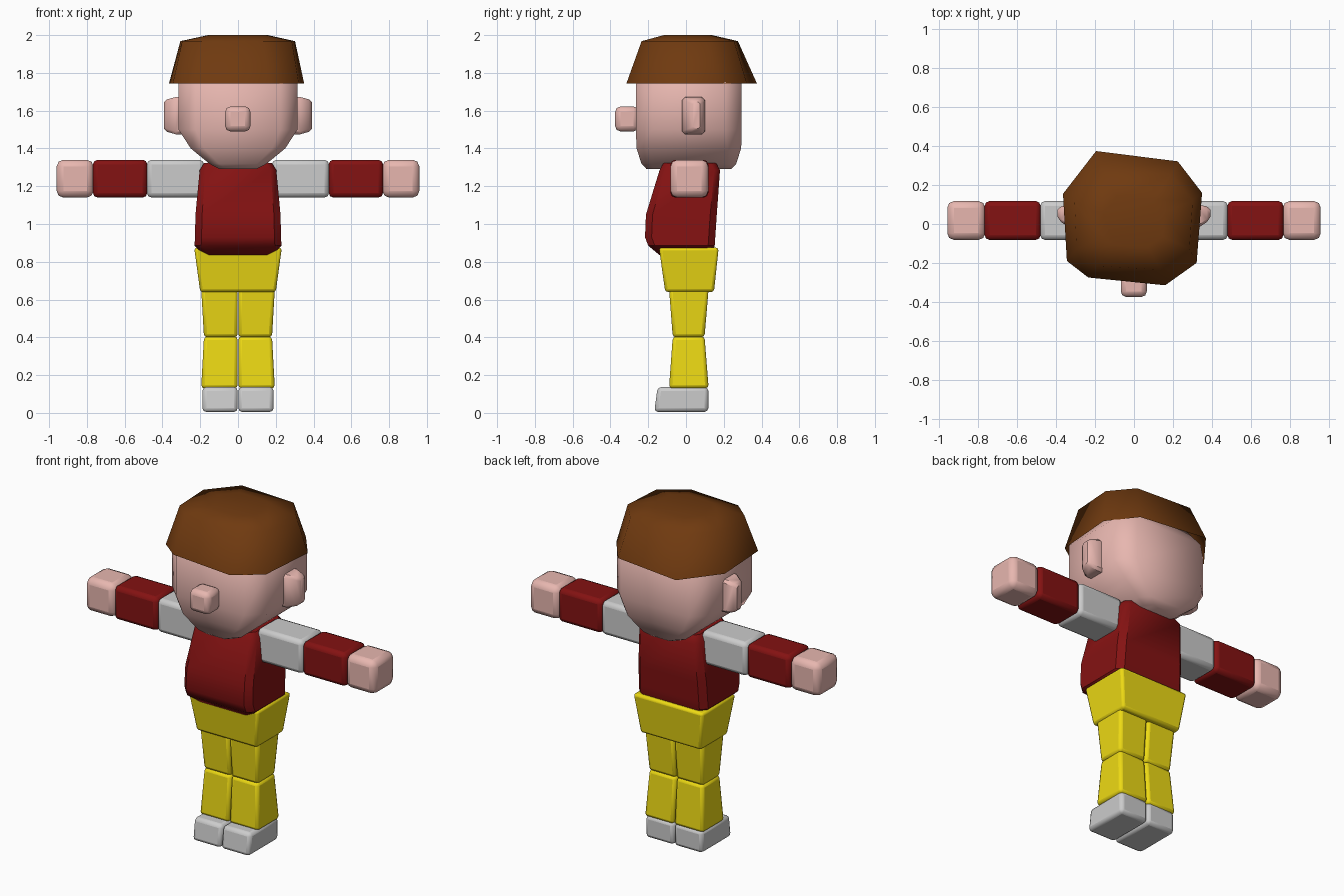
import bpy, bmesh, math

if "Cube" in bpy.data.objects:
    bpy.data.objects.remove(bpy.data.objects["Cube"])


def material(name, rgb):
    m = bpy.data.materials.new(name)
    m.diffuse_color = (*rgb, 1)
    m.use_nodes = True
    m.node_tree.nodes["Principled BSDF"].inputs["Base Color"].default_value = m.diffuse_color
    return m


SKIN = material("skin", (0.8, 0.47, 0.43))
BROWN = material("brown", (0.16, 0.042, 0.005))
RED = material("red", (0.23, 0.006, 0.006))
YELLOW = material("yellow", (0.85, 0.7, 0.007))


def loft(name, rings, mat=None, bevel=0.0, cap_bottom=True, angle=40):
    """Skin a stack of equal-length point rings, bottom to top."""
    bm = bmesh.new()
    rows = [[bm.verts.new(p) for p in ring] for ring in rings]
    n = len(rows[0])
    for a, b in zip(rows, rows[1:]):
        for i in range(n):
            j = (i + 1) % n
            bm.faces.new((a[i], a[j], b[j], b[i]))
    if cap_bottom:
        bm.faces.new(rows[0][::-1])
    bm.faces.new(rows[-1])
    bmesh.ops.recalc_face_normals(bm, faces=bm.faces)
    me = bpy.data.meshes.new(name)
    bm.to_mesh(me)
    bm.free()
    ob = bpy.data.objects.new(name, me)
    bpy.context.collection.objects.link(ob)
    if mat:
        me.materials.append(mat)
    if bevel:
        mod = ob.modifiers.new("bevel", 'BEVEL')
        mod.width, mod.segments = bevel, 2
        mod.limit_method = 'NONE'
    bpy.ops.object.select_all(action='DESELECT')
    ob.select_set(True)
    bpy.context.view_layer.objects.active = ob
    bpy.ops.object.shade_smooth_by_angle(angle=math.radians(angle))
    return ob


def rect(x0, x1, y0, y1, z):
    return [(x0, y0, z), (x1, y0, z), (x1, y1, z), (x0, y1, z)]


def octagon(hx, y0, y1, c, z):
    return [(-hx + c, y0, z), (hx - c, y0, z), (hx, y0 + c, z), (hx, y1 - c, z),
            (hx - c, y1, z), (-hx + c, y1, z), (-hx, y1 - c, z), (-hx, y0 + c, z)]


def pair(name, rings, mat=None, bevel=0.0):
    """Build a part on +x and its mirror image on -x."""
    loft("left_" + name, rings, mat, bevel)
    loft("right_" + name, [[(-x, y, z) for x, y, z in r] for r in rings], mat, bevel)


# Shoes and legs
pair("shoe", [rect(0.002, 0.188, -0.168, 0.118, 0.005),
              rect(0.002, 0.188, -0.15, 0.118, 0.137)], None, 0.02)
pair("lower_leg", [rect(0.002, 0.195, -0.09, 0.12, 0.13),
                   rect(0.002, 0.18, -0.07, 0.098, 0.405)], YELLOW, 0.018)
pair("upper_leg", [rect(0.002, 0.18, -0.07, 0.098, 0.4),
                   rect(0.002, 0.195, -0.09, 0.12, 0.66)], YELLOW, 0.018)

# Hips
loft("hips", [rect(-0.2, 0.2, -0.11, 0.148, 0.64),
              rect(-0.232, 0.232, -0.143, 0.173, 0.875)], YELLOW, 0.015)

# Torso with a belly bulging forwards
loft("torso", [octagon(0.18, -0.14, 0.13, 0.03, 0.835),
               octagon(0.23, -0.2, 0.152, 0.035, 0.885),
               octagon(0.228, -0.217, 0.155, 0.035, 0.93),
               octagon(0.225, -0.212, 0.163, 0.035, 1.05),
               octagon(0.203, -0.14, 0.18, 0.03, 1.285),
               octagon(0.18, -0.12, 0.16, 0.03, 1.322)], RED)

# Arms in three segments
for part, x0, x1, mat, bev in (("upper_arm", 0.18, 0.482, None, 0.025),
                               ("forearm", 0.48, 0.768, RED, 0.025),
                               ("hand", 0.765, 0.96, SKIN, 0.035)):
    pair(part, [rect(x0, x1, -0.082, 0.118, 1.14),
                rect(x0, x1, -0.082, 0.118, 1.34)], mat, bev)

# Head, narrowing to the chin and tucked in under the hair
loft("head", [octagon(0.1, -0.21, 0.24, 0.04, 1.292),
              octagon(0.15, -0.235, 0.265, 0.05, 1.318),
              octagon(0.25, -0.262, 0.292, 0.07, 1.4),
              octagon(0.315, -0.265, 0.295, 0.09, 1.5),
              octagon(0.315, -0.265, 0.295, 0.09, 1.75),
              octagon(0.24, -0.19, 0.22, 0.07, 1.86)], SKIN, angle=60)

# Nose and ears
loft("nose", [rect(-0.068, 0.066, -0.375, -0.25, 1.49),
              rect(-0.068, 0.066, -0.375, -0.25, 1.622)], SKIN, 0.028)


def ear_ring(x, y0, y1, z0, z1, c):
    return [(x, y0 + c, z0), (x, y1 - c, z0), (x, y1, z0 + c), (x, y1, z1 - c),
            (x, y1 - c, z1), (x, y0 + c, z1), (x, y0, z1 - c), (x, y0, z0 + c)]


pair("ear", [ear_ring(0.3, -0.02, 0.1, 1.475, 1.672, 0.015),
             ear_ring(0.33, -0.02, 0.1, 1.475, 1.672, 0.015),
             ear_ring(0.375, 0.01, 0.09, 1.488, 1.66, 0.015),
             ear_ring(0.392, 0.035, 0.075, 1.505, 1.645, 0.01)], SKIN)

# Hair: an irregular eight-sided cap, open underneath
rim = [(0.16, -0.315), (0.322, -0.2), (0.35, 0.16), (0.225, 0.322),
       (-0.195, 0.375), (-0.365, 0.155), (-0.345, -0.19), (-0.235, -0.275)]
crown = [(0.135, -0.235), (0.285, -0.13), (0.302, 0.12), (0.19, 0.255),
         (-0.165, 0.275), (-0.305, 0.11), (-0.295, -0.13), (-0.195, -0.215)]
loft("hair", [[(x, y, 1.745) for x, y in rim],
              [(x, y, 1.968) for x, y in crown],
              [(x * 0.52, y * 0.5, 2.0) for x, y in crown]],
     BROWN, cap_bottom=False, angle=75)
